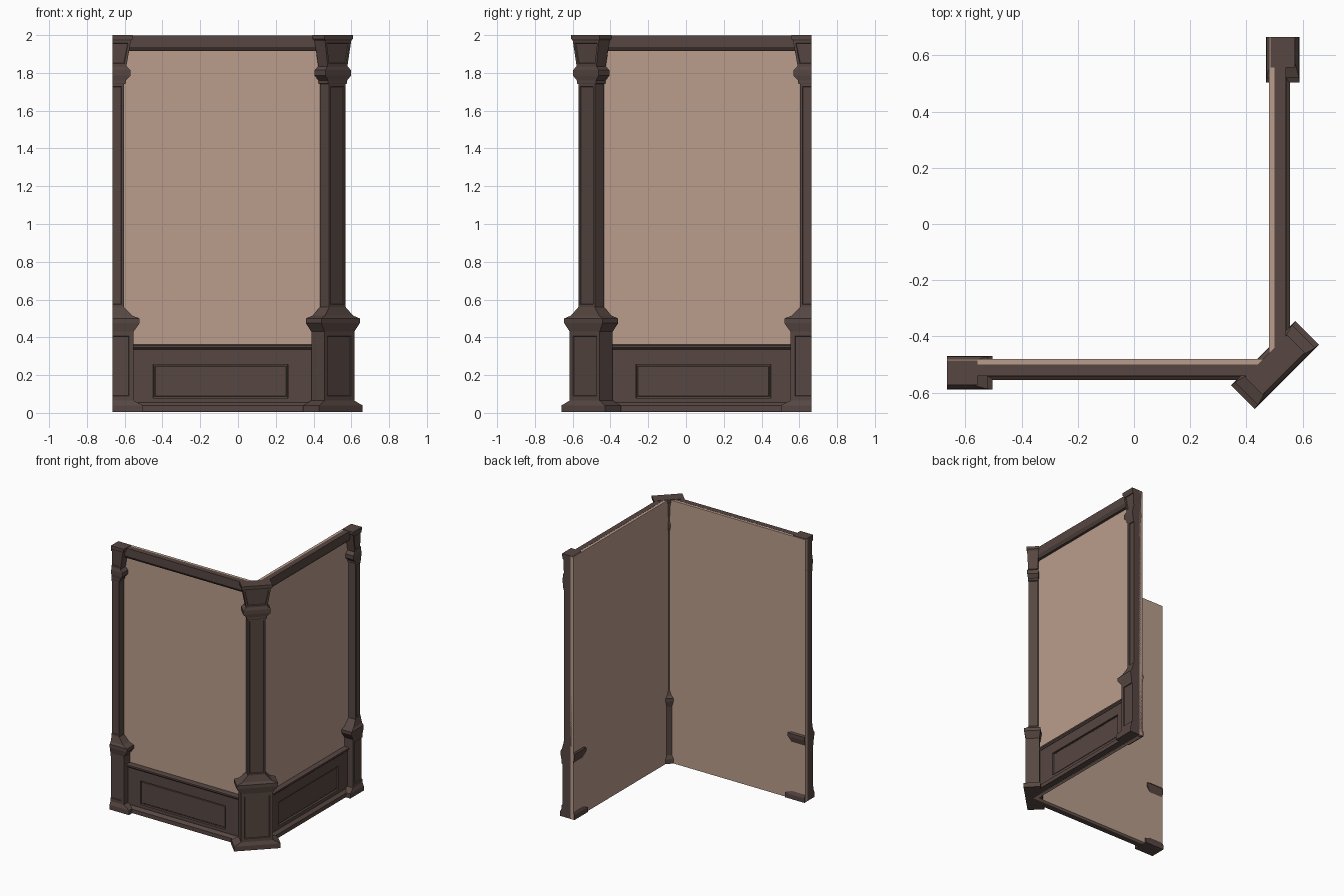
import bpy, bmesh
from math import radians
from mathutils import Matrix, Vector

if "Cube" in bpy.data.objects:
    bpy.data.objects.remove(bpy.data.objects["Cube"])


def material(name, rgb):
    m = bpy.data.materials.new(name)
    m.diffuse_color = (*rgb, 1)
    m.use_nodes = True
    m.node_tree.nodes["Principled BSDF"].inputs["Base Color"].default_value = m.diffuse_color
    return m


WOOD = material("dark_wood", (0.095, 0.063, 0.054))
PLASTER = material("pale_plaster", (0.49, 0.34, 0.265))
# reflection across the corner diagonal: (x, y) -> (-y, -x)
MIRROR = Matrix(((0, -1, 0, 0), (-1, 0, 0, 0), (0, 0, 1, 0), (0, 0, 0, 1)))


def finish(bm, name, mat, matrix=Matrix(), mirrored=False):
    """Write the part, and its reflected twin if wanted."""
    bm.transform(matrix)
    names = [name + "_front", name + "_right"] if mirrored else [name]
    for i, n in enumerate(names):
        if i:
            bm.transform(MIRROR)
            bmesh.ops.reverse_faces(bm, faces=bm.faces[:])
        me = bpy.data.meshes.new(n)
        bm.to_mesh(me)
        me.materials.append(mat)
        bpy.context.collection.objects.link(bpy.data.objects.new(n, me))
    bm.free()


def loft(rings):
    """Skin a list of equal point loops and close both ends."""
    bm = bmesh.new()
    loops = [[bm.verts.new(p) for p in r] for r in rings]
    n = len(loops[0])
    for a, b in zip(loops, loops[1:]):
        for i in range(n):
            j = (i + 1) % n
            bm.faces.new((a[i], a[j], b[j], b[i]))
    bm.faces.new(loops[0][::-1])
    bm.faces.new(loops[-1])
    bmesh.ops.recalc_face_normals(bm, faces=bm.faces[:])
    return bm


def strip(profile, x0, x1):
    """Run a (y, z) profile along x."""
    return loft([[(x, y, z) for y, z in profile] for x in (x0, x1)])


# z, half width, half depth of the pilaster
PILASTER = [(0.005, .162, .060), (.04, .162, .060), (.065, .112, .049),
            (.43, .112, .049), (.475, .144, .058), (.50, .144, .058),
            (.515, .105, .047), (.56, .062, .034), (1.74, .062, .034),
            (1.745, .071, .036), (1.76, .071, .036), (1.785, .096, .040),
            (1.815, .096, .040), (1.835, .074, .035), (1.97, .098, .040),
            (1.98, .107, .044), (2.0, .107, .044)]


def pilaster():
    bm = loft([[(-w, -d, z), (w, -d, z), (w, d, z), (-w, d, z)]
               for z, w, d in PILASTER])
    # sunken panels on base, shaft and capital fronts
    for f in list(bm.faces):
        zs = [v.co.z for v in f.verts]
        h = max(zs) - min(zs)
        if f.normal.y < -0.7 and h > 0.1:
            t = 0.018 if h < 0.3 or h > 1 else 0.034
            bmesh.ops.inset_individual(bm, faces=[f], thickness=t, depth=0)
            bmesh.ops.inset_individual(bm, faces=[f], thickness=0.004, depth=-0.006)
    return bm


# plaster walls, one L-shaped slab
L_PLAN = [(-.665, -.505), (.505, -.505), (.505, .665),
          (.48, .665), (.48, -.48), (-.665, -.48)]
finish(loft([[(x, y, z) for x, y in L_PLAN] for z in (0.005, 1.997)]),
       "plaster_walls", PLASTER)

# corner pilaster, turned to face the diagonal
finish(pilaster(), "corner_pilaster", WOOD,
       Matrix.Translation((.502, -.502, 0)) @ Matrix.Rotation(radians(45), 4, 'Z'))

# half pilasters at the two wall ends
half = pilaster()
bmesh.ops.bisect_plane(half, geom=half.verts[:] + half.edges[:] + half.faces[:],
                       plane_co=(0, 0, 0), plane_no=(-1, 0, 0), clear_outer=True)
bmesh.ops.holes_fill(half, edges=[e for e in half.edges if e.is_boundary], sides=0)
finish(half, "end_pilaster", WOOD, Matrix.Translation((-.665, -.53, 0)), True)

X0, X1, BACK = -.663, .49, -.50
# top rail
finish(strip([(BACK, 1.915), (-.525, 1.915), (-.541, 1.938), (-.541, 1.998),
              (BACK, 1.998)], X0, X1), "top_rail", WOOD, mirrored=True)
# baseboard
finish(strip([(BACK, .008), (-.555, .008), (-.555, .038), (-.533, .055),
              (BACK, .055)], X0, X1), "baseboard", WOOD, mirrored=True)
# dado rail
finish(strip([(BACK, .335), (-.532, .335), (-.543, .345), (-.543, .357),
              (-.535, .361), (BACK, .361)], X0, X1), "dado_rail", WOOD, mirrored=True)


def rect(x0, x1, z0, z1, y, m=0):
    return [(x0 + m, y, z0 + m), (x1 - m, y, z0 + m),
            (x1 - m, y, z1 - m), (x0 + m, y, z1 - m)]


# wainscot with a sunken panel and a stepped moulding
OPEN = (-.449, .265, .078, .257)
finish(loft([rect(X0, X1, .045, .342, BACK), rect(X0, X1, .045, .342, -.53),
             rect(*OPEN, -.53), rect(*OPEN, -.516, .002),
             rect(*OPEN, -.516, .008), rect(*OPEN, -.520, .012)]),
       "wainscot_panel", WOOD, mirrored=True)
